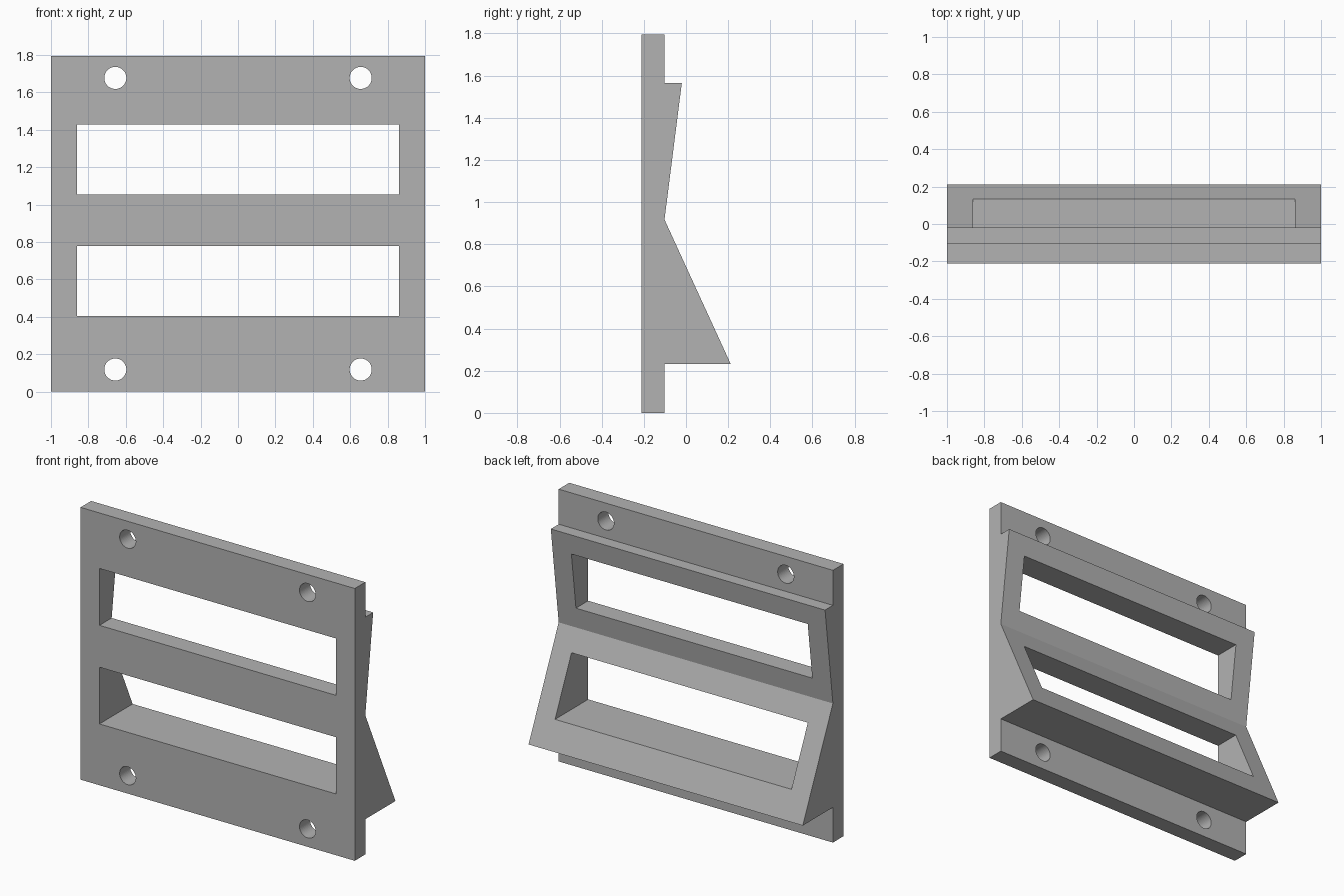
import bpy
import bmesh
import math

old = bpy.data.objects.get("Cube")
if old:
    bpy.data.objects.remove(old, do_unlink=True)

grey = bpy.data.materials.new("plain grey")
grey.use_nodes = True
colour = (0.45, 0.45, 0.45, 1)
grey.diffuse_color = colour
grey.node_tree.nodes["Principled BSDF"].inputs["Base Color"].default_value = colour


def extrude_profile(name, points, half_width):
    """Extrude a (y, z) outline along x."""
    bm = bmesh.new()
    face = bm.faces.new([bm.verts.new((-half_width, y, z)) for y, z in points])
    new = bmesh.ops.extrude_face_region(bm, geom=[face])["geom"]
    verts = [v for v in new if isinstance(v, bmesh.types.BMVert)]
    bmesh.ops.translate(bm, verts=verts, vec=(2 * half_width, 0, 0))
    bmesh.ops.recalc_face_normals(bm, faces=bm.faces)
    mesh = bpy.data.meshes.new(name)
    bm.to_mesh(mesh)
    bm.free()
    obj = bpy.data.objects.new(name, mesh)
    bpy.context.collection.objects.link(obj)
    obj.data.materials.append(grey)
    return obj


def cut(target, cutter):
    mod = target.modifiers.new(cutter.name, "BOOLEAN")
    mod.operation = "DIFFERENCE"
    mod.solver = "EXACT"
    mod.object = cutter
    bpy.context.view_layer.objects.active = target
    bpy.ops.object.modifier_apply(modifier=mod.name)
    bpy.data.objects.remove(cutter, do_unlink=True)


# Plate with two angled wedges on the back
FRONT, BACK, TOP = -0.212, -0.102, 1.795
panel = extrude_profile("mounting_panel", [
    (FRONT, 0), (BACK, 0), (BACK, 0.232), (0.212, 0.232), (BACK, 0.917),
    (-0.02, 1.564), (BACK, 1.564), (BACK, TOP), (FRONT, TOP)], 1.0)

# Wide rectangular windows, straight through
for low, high in ((0.404, 0.778), (1.054, 1.429)):
    cut(panel, extrude_profile(
        "window_cutter", [(-1, low), (1, low), (1, high), (-1, high)], 0.862))

# Screw holes in the corners
for x in (-0.656, 0.656):
    for z in (0.118, TOP - 0.118):
        bpy.ops.mesh.primitive_cylinder_add(
            vertices=48, radius=0.059, depth=1, location=(x, 0, z),
            rotation=(math.pi / 2, 0, 0))
        hole = bpy.context.object
        hole.name = "screw_hole_cutter"
        hole.data.materials.append(grey)
        cut(panel, hole)

bpy.ops.object.select_all(action="DESELECT")
panel.select_set(True)
bpy.context.view_layer.objects.active = panel
bpy.ops.object.shade_smooth_by_angle(angle=math.radians(5))
bpy.ops.object.shade_smooth_by_angle(angle=math.radians(15))
